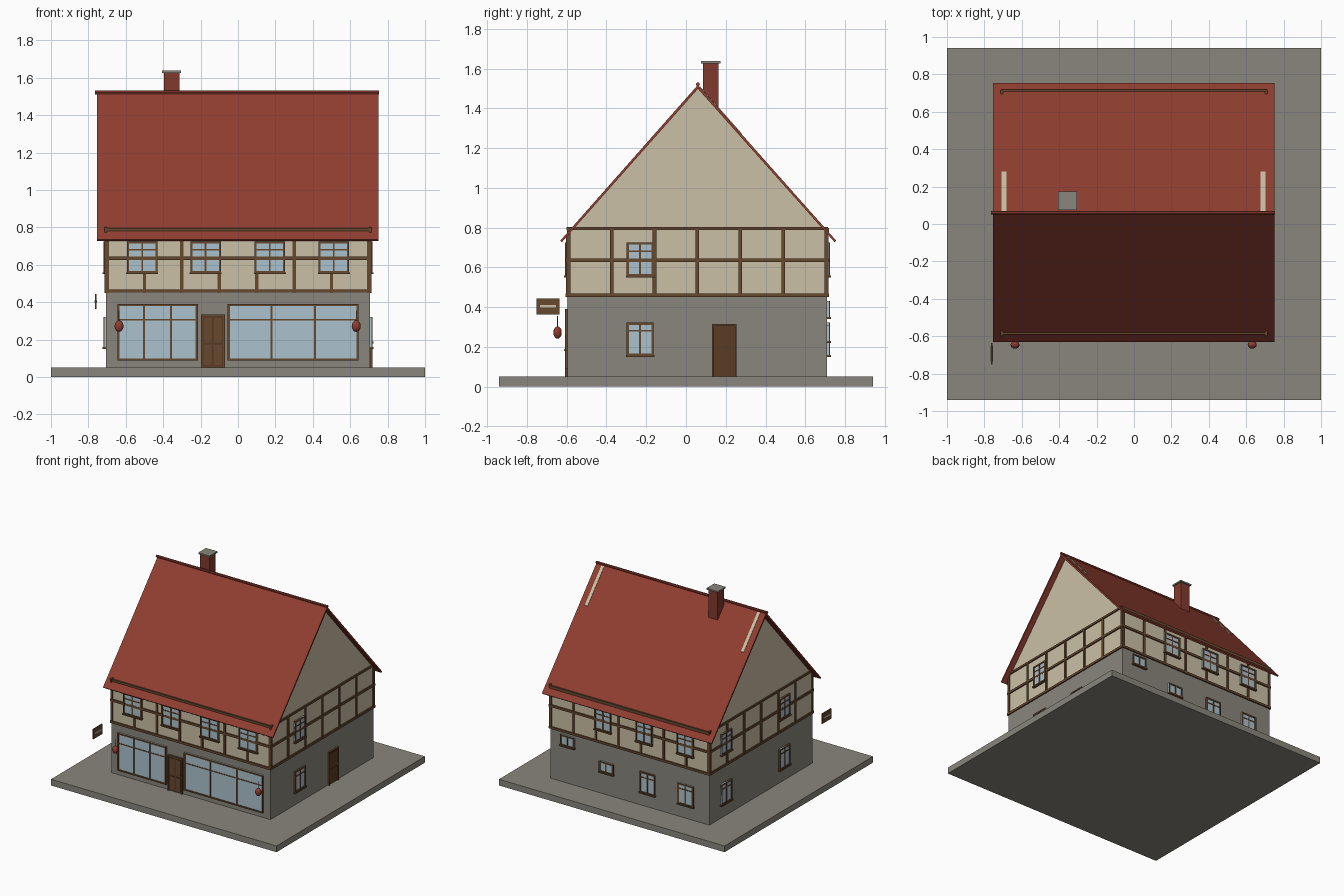
import bpy, bmesh, math
from mathutils import Matrix, Vector

if "Cube" in bpy.data.objects:
    bpy.data.objects.remove(bpy.data.objects["Cube"])


def material(name, rgb):
    m = bpy.data.materials.new(name)
    m.diffuse_color = (*rgb, 1)
    m.use_nodes = True
    m.node_tree.nodes["Principled BSDF"].inputs["Base Color"].default_value = m.diffuse_color
    return m


STONE = material("grey stone", (0.25, 0.24, 0.20))
PLASTER = material("cream plaster", (0.60, 0.53, 0.38))
TILE = material("red tile", (0.28, 0.048, 0.030))
WOOD = material("brown timber", (0.135, 0.066, 0.028))
DOOR = material("dark door wood", (0.10, 0.046, 0.018))
GLASS = material("pale blue glass", (0.41, 0.54, 0.61))
BRICK = material("chimney brick", (0.22, 0.042, 0.027))
METAL = material("brass", (0.45, 0.32, 0.12))

X0, X1, Y0, Y1 = -0.705, 0.705, -0.595, 0.71    # outer walls
RIDGE_Y, RIDGE_Z = 0.06, 1.518


def finish(name, bm, mats):
    bmesh.ops.recalc_face_normals(bm, faces=bm.faces)
    me = bpy.data.meshes.new(name)
    bm.to_mesh(me)
    bm.free()
    for m in mats:
        me.materials.append(m)
    ob = bpy.data.objects.new(name, me)
    bpy.context.collection.objects.link(ob)
    return ob


def boxes(name, items):
    """One object from boxes (x0, x1, y0, y1, z0, z1, material)."""
    bm, mats = bmesh.new(), []
    for a, b, c, d, e, f, mat in items:
        if mat not in mats:
            mats.append(mat)
        mtx = (Matrix.Translation(((a + b) / 2, (c + d) / 2, (e + f) / 2))
               @ Matrix.Diagonal((abs(b - a), abs(d - c), f - e, 1)))
        vs = bmesh.ops.create_cube(bm, size=1, matrix=mtx)["verts"]
        for face in {fc for v in vs for fc in v.link_faces}:
            face.material_index = mats.index(mat)
    return finish(name, bm, mats)


def on_wall(side, u0, u1, z0, z1, d, mat, inner=-0.004):
    """Box lying on a wall: u runs along it, d is how far it stands out."""
    if side == "front":
        return (u0, u1, Y0 - d, Y0 - inner, z0, z1, mat)
    if side == "back":
        return (u0, u1, Y1 + inner, Y1 + d, z0, z1, mat)
    if side == "right":
        return (X1 + inner, X1 + d, u0, u1, z0, z1, mat)
    return (X0 - d, X0 - inner, u0, u1, z0, z1, mat)


def prism(name, pts, x0, x1, mat):
    """Extrude a (y, z) profile along x."""
    bm = bmesh.new()
    f = bm.faces.new([bm.verts.new((x0, y, z)) for y, z in pts])
    r = bmesh.ops.extrude_face_region(bm, geom=[f])
    bmesh.ops.translate(bm, vec=(x1 - x0, 0, 0),
                        verts=[v for v in r["geom"] if isinstance(v, bmesh.types.BMVert)])
    return finish(name, bm, [mat])


def window(name, side, u, z0, z1, w, panes=2, transom=None, sill=True):
    a, b, t = u - w / 2, u + w / 2, 0.011
    parts = [on_wall(side, a, b, z0, z1, 0.009, GLASS)]
    for p, q, r, s in ((a, a + t, z0, z1), (b - t, b, z0, z1), (a, b, z0, z0 + t), (a, b, z1 - t, z1)):
        parts.append(on_wall(side, p, q, r, s, 0.014, WOOD))
    for i in range(1, panes):
        m = a + w * i / panes
        parts.append(on_wall(side, m - 0.005, m + 0.005, z0, z1, 0.013, WOOD))
    if transom:
        parts.append(on_wall(side, a, b, transom - 0.004, transom + 0.004, 0.012, WOOD))
    if sill:
        parts.append(on_wall(side, a - 0.004, b + 0.004, z0 - 0.006, z0 + 0.004, 0.02, WOOD))
    boxes(name, parts)


def door(name, side, a, b, z1, handle, leaves):
    t, z0 = 0.009, 0.05
    parts = [on_wall(side, a, b, z0, z1, 0.006, DOOR)]
    for p, q, r, s in ((a, a + t, z0, z1), (b - t, b, z0, z1), (a, b, z1 - t, z1)):
        parts.append(on_wall(side, p, q, r, s, 0.014, WOOD))
    lw = (b - a - 2 * t) / leaves
    for i in range(leaves):
        l = a + t + i * lw
        for r, s in ((z0 + 0.015, z0 + 0.12), (z0 + 0.135, z1 - 0.02)):
            parts.append(on_wall(side, l + 0.007, l + lw - 0.007, r, s, 0.010, WOOD if leaves > 1 else DOOR))
    parts.append(on_wall(side, handle - 0.003, handle + 0.003, 0.18, 0.19, 0.02, METAL))
    boxes(name, parts)


# Base slab and walls
boxes("base_slab", [(-1, 1, -0.94, 0.94, 0, 0.05, STONE)])
boxes("ground_floor", [(X0, X1, Y0, Y1, 0.045, 0.45, STONE)])
prism("upper_walls", [(Y0, 0.45), (Y1, 0.45), (Y1, 0.77), (RIDGE_Y, 1.50), (Y0, 0.765)], X0, X1, PLASTER)

# Roof shell, ridge roll and the gable edges showing through the rear slope
E0, E1, EZ, T = -0.632, 0.755, 0.735, 0.02
prism("roof", [(E0, EZ), (RIDGE_Y, RIDGE_Z), (E1, EZ), (E1 - 0.008, EZ - 0.008),
               (RIDGE_Y, RIDGE_Z - T), (E0 + 0.008, EZ - 0.008)], -0.755, 0.75, TILE)
prism("ridge_roll", [(RIDGE_Y + 0.01 * math.cos(i * math.tau / 8), RIDGE_Z + 0.003 + 0.01 * math.sin(i * math.tau / 8))
                     for i in range(8)], -0.765, 0.753, TILE)
slope = (RIDGE_Z - EZ) / (E1 - RIDGE_Y)
za, zb = (RIDGE_Z - slope * (y - RIDGE_Y) for y in (0.07, 0.28))
for x0, x1, n in ((-0.708, -0.683, "left"), (0.677, 0.702, "right")):
    prism(f"gable_edge_{n}", [(0.07, za - 0.003), (0.07, za + 0.004), (0.28, zb + 0.004), (0.28, zb - 0.003)],
          x0, x1, PLASTER)

# Half-timber frame on each wall
for side in ("front", "back", "left", "right"):
    long = side in ("front", "back")
    lo, hi, n = (X0, X1, 7) if long else (Y0, Y1, 6)
    beams = [on_wall(side, lo - 0.008, hi + 0.008, z - h, z + h, 0.010, WOOD)
             for z, h in ((0.46, 0.009), (0.635, 0.009))]
    if not long:
        beams.append(on_wall(side, lo - 0.005, hi + 0.005, 0.787, 0.803, 0.010, WOOD))
    for i in range(n + 1):
        u = lo + 0.005 + (hi - lo - 0.01) * i / n
        beams.append(on_wall(side, u - 0.009, u + 0.009, 0.45, 0.76 if long else 0.795, 0.008, WOOD))
    boxes(f"{side}_timber", beams)
boxes("eave_beams", [(-0.71, 0.71, y, y + 0.012, 0.765, 0.797, WOOD) for y in (-0.592, 0.708)])

# Upper windows
for side, us, w in (("front", (-0.512, -0.173, 0.17, 0.512), 0.163), ("back", (-0.495, -0.13, 0.235), 0.145),
                    ("right", (-0.231,), 0.135), ("left", (-0.231, 0.505), 0.135)):
    for i, u in enumerate(us):
        window(f"{side}_upper_window_{i + 1}", side, u, 0.556, 0.725, w, 2, 0.68)

# Ground floor windows
for side, us in (("back", (-0.50, -0.16)), ("right", (-0.231,)), ("left", (-0.231, 0.505))):
    for i, u in enumerate(us):
        window(f"{side}_lower_window_{i + 1}", side, u, 0.156, 0.322, 0.135, 2, 0.28)
window("back_small_window_1", "back", 0.55, 0.345, 0.43, 0.125)
window("back_small_window_2", "back", 0.205, 0.225, 0.31, 0.125)
window("shop_window_left", "front", -0.43, 0.088, 0.39, 0.43, 3, 0.307, False)
window("shop_window_right", "front", 0.295, 0.088, 0.39, 0.70, 3, 0.307, False)

# Doors
door("front_door", "front", -0.198, -0.07, 0.335, -0.092, 2)
door("side_door", "right", 0.13, 0.255, 0.315, 0.235, 1)

# Chimney with stone cap
boxes("chimney", [(-0.395, -0.313, 0.085, 0.163, 1.36, 1.628, BRICK),
                  (-0.405, -0.304, 0.076, 0.173, 1.626, 1.638, STONE)])

# Hanging sign with a plain pale strip on both faces
boxes("hanging_sign", [(-0.764, -0.756, -0.752, -0.636, 0.363, 0.443, WOOD),
                       (-0.766, -0.754, -0.735, -0.653, 0.398, 0.410, PLASTER)])

# Lanterns beside the shop windows
for x, n in ((-0.636, "left"), (0.632, "right")):
    bm = bmesh.new()
    bmesh.ops.create_uvsphere(bm, u_segments=12, v_segments=8, radius=1,
                              matrix=Matrix.Translation((x, -0.646, 0.272)) @ Matrix.Diagonal((0.024, 0.021, 0.031, 1)))
    finish(f"lantern_{n}", bm, [TILE])
    boxes(f"lantern_hanger_{n}", [(x - 0.002, x + 0.002, -0.648, -0.644, 0.30, 0.355, WOOD)])
